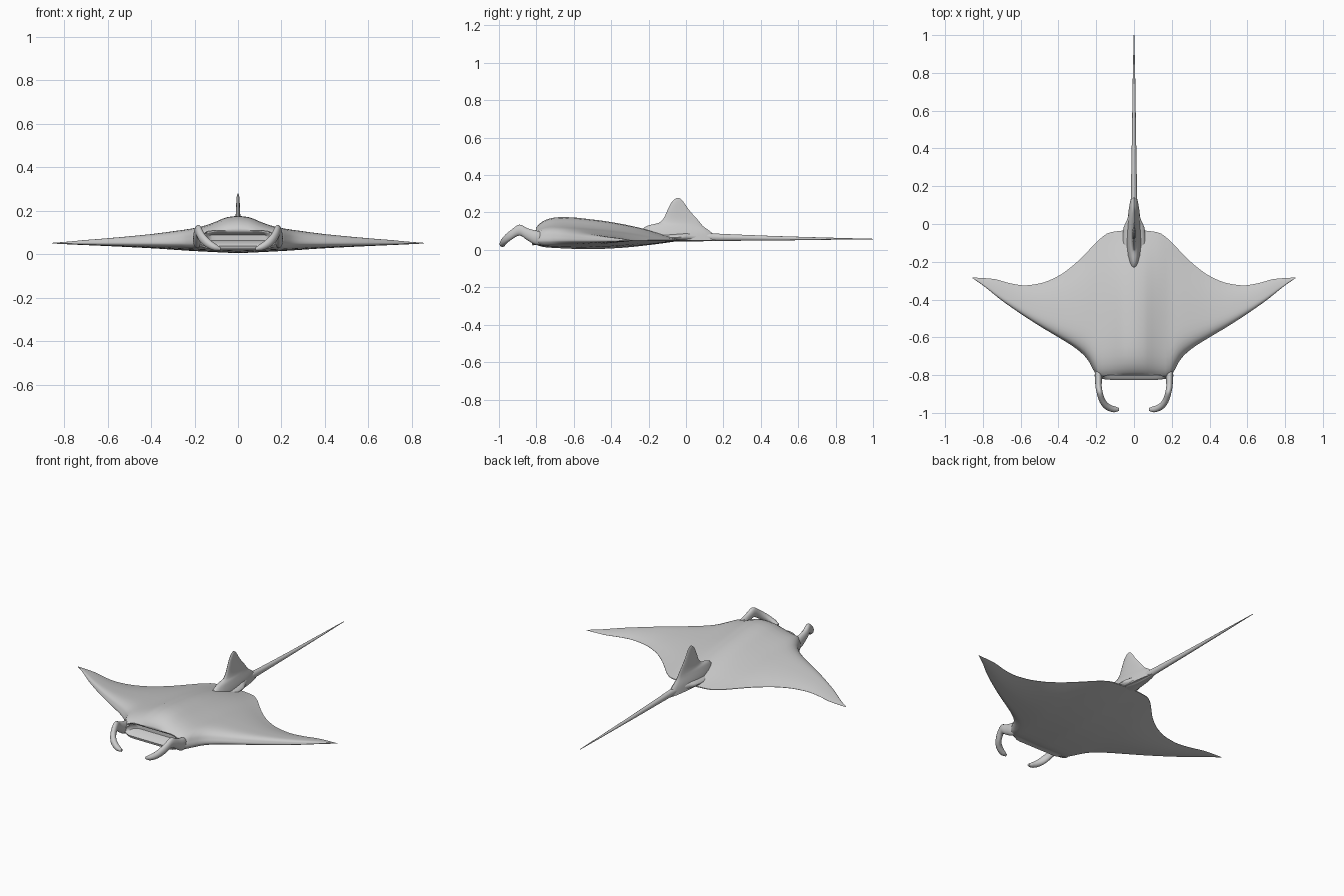
import bpy, bmesh, math

if "Cube" in bpy.data.objects:
    bpy.data.objects.remove(bpy.data.objects["Cube"])

skin = bpy.data.materials.new("grey_skin")
skin.diffuse_color = (0.6, 0.6, 0.6, 1)
skin.use_nodes = True
skin.node_tree.nodes["Principled BSDF"].inputs["Base Color"].default_value = skin.diffuse_color


def curve(pts, x):
    """Smooth monotone interpolation through rows of (x, value)."""
    n = len(pts)
    d = [(pts[i + 1][1] - pts[i][1]) / (pts[i + 1][0] - pts[i][0]) for i in range(n - 1)]
    m = [d[0]] + [0 if a * b <= 0 else 2 * a * b / (a + b) for a, b in zip(d, d[1:])] + [d[-1]]
    x = min(max(x, pts[0][0]), pts[-1][0])
    i = max(k for k in range(n - 1) if pts[k][0] <= x)
    h = pts[i + 1][0] - pts[i][0]
    t = (x - pts[i][0]) / h
    return ((2 * t**3 - 3 * t**2 + 1) * pts[i][1] + (t**3 - 2 * t**2 + t) * h * m[i]
            + (3 * t**2 - 2 * t**3) * pts[i + 1][1] + (t**3 - t**2) * h * m[i + 1])


def resample(rows, count):
    """Smoothly refine rows of numbers."""
    out = []
    for k in range(count + 1):
        s = k / count * (len(rows) - 1)
        out.append([curve([(i, r[c]) for i, r in enumerate(rows)], s) for c in range(len(rows[0]))])
    return out


def loft(name, rings, angle=50):
    bm = bmesh.new()
    vs = [[bm.verts.new(p) for p in ring] for ring in rings]
    n = len(rings[0])
    for a, b in zip(vs, vs[1:]):
        for j in range(n):
            bm.faces.new((a[j], a[(j + 1) % n], b[(j + 1) % n], b[j]))
    bm.faces.new(vs[0])
    bm.faces.new(vs[-1])
    bmesh.ops.remove_doubles(bm, verts=bm.verts, dist=1e-5)
    bmesh.ops.recalc_face_normals(bm, faces=bm.faces)
    mesh = bpy.data.meshes.new(name)
    bm.to_mesh(mesh)
    bm.free()
    ob = bpy.data.objects.new(name, mesh)
    bpy.context.collection.objects.link(ob)
    mesh.materials.append(skin)
    bpy.ops.object.select_all(action='DESELECT')
    ob.select_set(True)
    bpy.context.view_layer.objects.active = ob
    bpy.ops.object.shade_smooth_by_angle(angle=math.radians(angle))
    return ob


# Body and wings: fore-aft sections placed along the span
EDGE = 0.05
front = [(0, -.825), (.15, -.825), (.195, -.82), (.22, -.76), (.26, -.70), (.32, -.65),
         (.4, -.60), (.5, -.54), (.6, -.475), (.7, -.405), (.8, -.325), (.855, -.287)]
back = [(0, -.03), (.06, -.035), (.13, -.045), (.17, -.07), (.25, -.15), (.3, -.20), (.4, -.275),
        (.5, -.315), (.58, -.325), (.65, -.315), (.75, -.29), (.855, -.283)]
top = [(0, .176), (.05, .17), (.1, .15), (.15, .132), (.2, .12), (.3, .105), (.4, .092),
       (.5, .082), (.6, .073), (.7, .065), (.8, .056), (.855, .052)]
bottom = [(0, .004), (.2, .014), (.4, .027), (.6, .037), (.8, .046), (.855, .049)]
upper = [(0, .1), (.03, .55), (.07, .8), (.15, .98), (.22, 1), (.4, .9), (.5, .82),
         (.65, .65), (.8, .42), (.9, .22), (1, .03)]
lower = [(0, .1), (.03, .5), (.1, .8), (.4, 1), (.6, .85), (.8, .5), (.9, .27), (1, .03)]
# mouth: rows of depth behind the nose and height, from upper to lower lip
mouth = [(.022, .108), (.03, .098), (.06, .088), (.06, .062), (.012, .05), (0, .038), (.004, .024)]
ts = [.03, .05, .075, .11, .16, .22, .3, .38, .46, .54, .62, .7, .78, .85, .91, .96, 1]

rings = []
N = 36
for k in range(-N, N + 1):
    x = .855 * k / N
    a = abs(x)
    f, b = curve(front, a), curve(back, a)
    up, dn = curve(top, a) - EDGE, EDGE - curve(bottom, a)
    m = min(max((.18 - a) / .05, 0), 1)
    m = m * m * (3 - 2 * m)
    ring = [(x, f + (b - f) * t, EDGE + up * curve(upper, t)) for t in reversed(ts)]
    for i, (dy, z) in enumerate(mouth):
        s = 1 - i / 3
        wing_y = .022 * (b - f) * s * s
        wing_z = EDGE + (up * .42 * s if s > 0 else dn * .4 * s)
        ring.append((x, f + wing_y + (dy - wing_y) * m, wing_z + (z - wing_z) * m))
    ring += [(x, f + (b - f) * t, EDGE - dn * curve(lower, t)) for t in ts]
    rings.append(ring)
loft("body_and_wings", rings)

# Curled head fins: x, y, z, half width, half height
horn = [(.185, -.74, .06, .015, .025), (.188, -.80, .065, .02, .038), (.188, -.85, .085, .017, .032),
        (.182, -.89, .106, .016, .029), (.168, -.935, .08, .016, .027), (.14, -.968, .052, .017, .023),
        (.105, -.981, .032, .016, .016), (.08, -.982, .024, .008, .007)]
path = resample(horn, 28)
for side, label in ((-1, "left"), (1, "right")):
    rings = []
    for i, (x, y, z, w, h) in enumerate(path):
        p, q = path[max(i - 1, 0)], path[min(i + 1, len(path) - 1)]
        tx, ty = q[0] - p[0], q[1] - p[1]
        l = math.hypot(tx, ty)
        nx, ny = -ty / l, tx / l
        rings.append([(side * (x + nx * w * math.cos(u)), y + ny * w * math.cos(u), z + h * math.sin(u))
                      for u in (math.tau * j / 16 for j in range(16))])
    loft(label + "_head_fin", rings)

# Tail: y, z, half width, half height
tail = [(-.12, .065, .06, .018), (-.03, .068, .057, .022), (.02, .07, .038, .024), (.07, .07, .024, .024),
        (.13, .068, .017, .021), (.3, .065, .014, .016), (.5, .062, .0105, .0115),
        (.75, .06, .007, .006), (1, .058, .0015, .0015)]
loft("tail", [[(w * math.cos(u), y, z + h * math.sin(u)) for u in (math.tau * j / 16 for j in range(16))]
              for y, z, w, h in resample(tail, 40)])

# Dorsal fin: height, front, back, half width
fin = [(.05, -.27, .17, .04), (.09, -.25, .14, .034), (.128, -.21, .09, .022), (.145, -.145, .076, .015),
       (.17, -.119, .055, .011), (.21, -.1, .019, .009), (.25, -.08, -.009, .007),
       (.27, -.062, -.025, .005), (.278, -.05, -.038, .002)]
loft("dorsal_fin", [[((y1 - y0) and w * math.sin(u) * (1 - .25 * math.cos(u)),
                      (y0 + y1) / 2 + (y1 - y0) / 2 * math.cos(u), z)
                     for u in (math.tau * j / 20 for j in range(20))]
                    for z, y0, y1, w in resample(fin, 32)])
